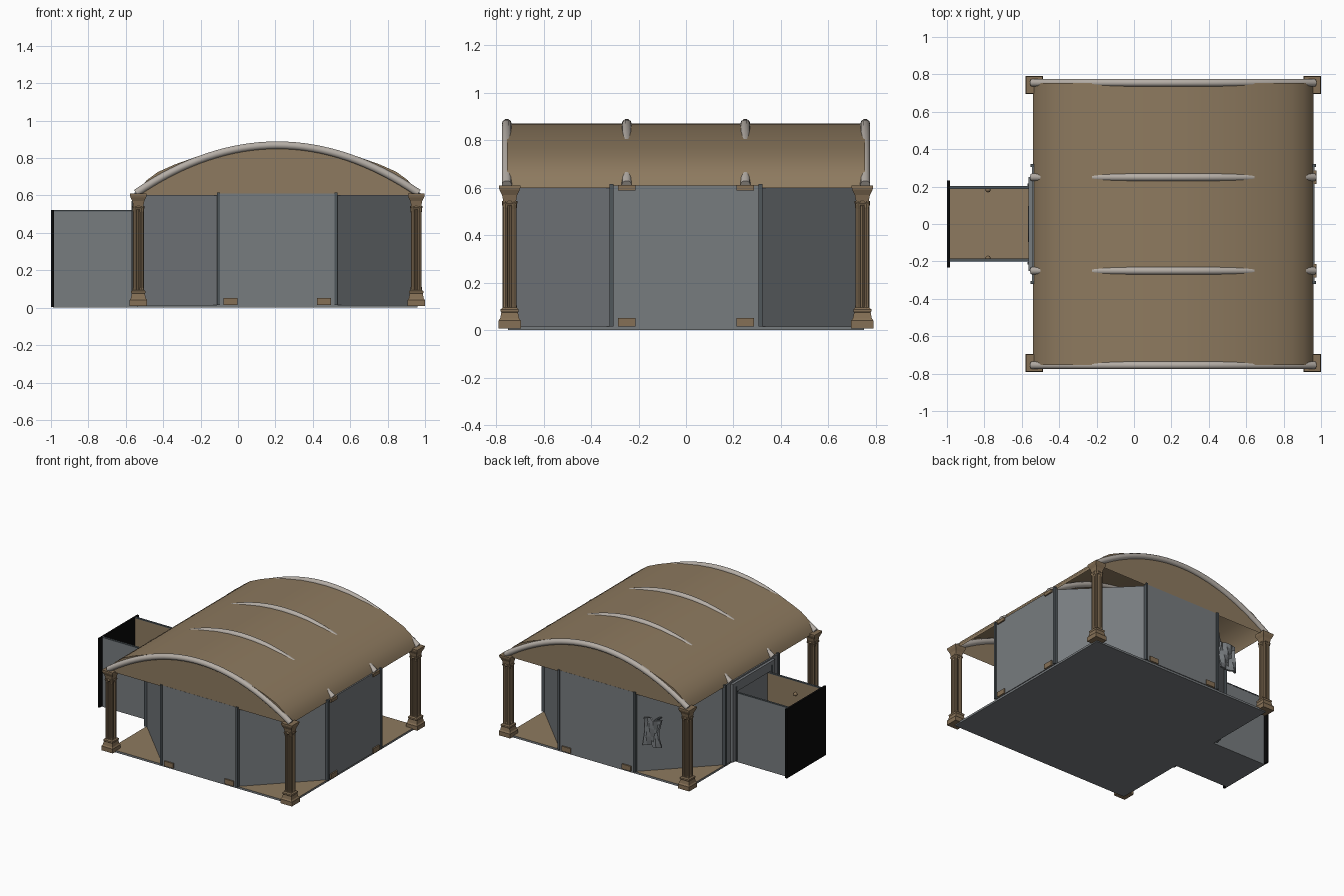
import bpy, bmesh, math
from mathutils import Matrix, Vector

if "Cube" in bpy.data.objects:
    bpy.data.objects.remove(bpy.data.objects["Cube"])

CX = 0.21      # room centre on x
HALF = 0.75    # room half width
FLOOR = 0.015


def material(name, r, g, b):
    m = bpy.data.materials.new(name)
    m.use_nodes = True
    m.diffuse_color = (r, g, b, 1)
    m.node_tree.nodes["Principled BSDF"].inputs["Base Color"].default_value = (r, g, b, 1)
    return m


TAN = material("tan canvas", 0.27, 0.195, 0.115)
GREY = material("wall grey", 0.185, 0.2, 0.212)
TRIM = material("dark steel trim", 0.08, 0.095, 0.105)
BROWN = material("pillar brown", 0.235, 0.162, 0.092)
PALE = material("pale rib", 0.46, 0.42, 0.38)
BLACK = material("black", 0.003, 0.003, 0.003)


def finish(name, bm, mats, rule=None, smooth=False):
    bmesh.ops.recalc_face_normals(bm, faces=bm.faces)
    bm.normal_update()
    if rule:
        for f in bm.faces:
            f.material_index = rule(f)
    me = bpy.data.meshes.new(name)
    bm.to_mesh(me)
    bm.free()
    for m in mats:
        me.materials.append(m)
    ob = bpy.data.objects.new(name, me)
    bpy.context.collection.objects.link(ob)
    if smooth:
        bpy.ops.object.select_all(action='DESELECT')
        ob.select_set(True)
        bpy.context.view_layer.objects.active = ob
        bpy.ops.object.shade_smooth_by_angle(angle=math.radians(35))
    return ob


def box(name, lo, hi, mats, rule=None, turn=0):
    """Box between two corners; turned about the room centre when turn is given."""
    lo, hi = Vector(lo), Vector(hi)
    bm = bmesh.new()
    bmesh.ops.create_cube(bm, size=1)
    bm.transform(Matrix.Translation((lo + hi) / 2) @ Matrix.Diagonal((*(hi - lo), 1)))
    ob = finish(name, bm, mats, rule)
    if turn is not None and turn is not False and name.startswith("wall"):
        ob.matrix_world = Matrix.Translation((CX, 0, 0)) @ Matrix.Rotation(turn, 4, 'Z')
    return ob


def lathe(bm, profile, sides, centre, spin=0, flute=0):
    """Stack of rings from (radius, height) pairs."""
    rings = []
    for r, z in profile:
        ring = []
        for i in range(sides):
            a = math.tau * i / sides + spin
            rr = r * (1 - flute * (i % 2))
            ring.append(bm.verts.new((centre[0] + rr * math.cos(a), centre[1] + rr * math.sin(a), z)))
        rings.append(ring)
    for a, b in zip(rings, rings[1:]):
        for i in range(sides):
            j = (i + 1) % sides
            bm.faces.new((a[i], a[j], b[j], b[i]))
    bm.faces.new(rings[0][::-1])
    bm.faces.new(rings[-1])


# floors: tan on top, grey elsewhere
top_tan = lambda f: 0 if f.normal.z > 0.5 else 1
box("room_floor", (CX - HALF, -HALF, 0), (CX + HALF, HALF, FLOOR), [TAN, GREY], top_tan)
box("corridor_floor", (-0.99, -0.2, 0), (CX - HALF, 0.2, FLOOR), [TAN, GREY], top_tan)

# eight wall panels, grey outside and tan inside
side = HALF * math.tan(math.pi / 8)
for i in range(8):
    turn = i * math.pi / 4
    main = i % 2 == 0
    out, top = (0.756, 0.61) if main else (0.75, 0.6)
    box(f"wall_panel_{i}", (0.735, -side, FLOOR), (out, side, top), [GREY, TAN],
        lambda f: 1 if f.normal.x < -0.5 else 0, turn)
    if not main:
        continue
    for s in (-1, 1):
        y = s * 0.314
        box(f"wall_post_{i}", (0.74, y - 0.008, FLOOR), (0.764, y + 0.008, 0.615), [TRIM], None, turn)
        if i == 4:
            continue
        y = s * 0.25
        box(f"wall_foot_bracket_{i}", (0.75, y - 0.037, FLOOR), (0.766, y + 0.037, 0.052), [BROWN], None, turn)
        if i == 0:
            box(f"wall_top_bracket_{i}", (0.75, y - 0.037, 0.588), (0.766, y + 0.037, 0.612), [BROWN], None, turn)

# vaulted roof with closed ends
half_profile = [(1, 0.6), (0.98, 0.635), (0.93, 0.682), (0.85, 0.726), (0.73, 0.766),
                (0.587, 0.804), (0.447, 0.832), (0.267, 0.857), (0.13, 0.867)]
profile = [(-t, z) for t, z in half_profile] + [(0, 0.87)] + half_profile[::-1]
bm = bmesh.new()
ends = [[bm.verts.new((CX + t * HALF, y, z)) for t, z in profile] for y in (-0.755, 0.755)]
for i in range(len(profile) - 1):
    bm.faces.new((ends[0][i], ends[0][i + 1], ends[1][i + 1], ends[1][i]))
for end in ends:
    bm.faces.new(end)
finish("roof", bm, [TAN], smooth=True)

# curved roof ribs
for k, y in enumerate((-0.755, -0.25, 0.25, 0.755)):
    cu = bpy.data.curves.new(f"roof_rib_{k}", 'CURVE')
    cu.dimensions = '3D'
    cu.bevel_depth = 0.021
    cu.bevel_resolution = 3
    cu.use_fill_caps = True
    sp = cu.splines.new('POLY')
    n = 32
    sp.points.add(n)
    for i, p in enumerate(sp.points):
        t = 2 * i / n - 1
        p.co = (CX + t * 0.755, y, 0.613 + 0.256 * (1 - t * t), 1)
    cu.materials.append(PALE)
    sp.use_smooth = True
    bpy.context.collection.objects.link(bpy.data.objects.new(f"roof_rib_{k}", cu))

# corner pillars: square base, fluted clustered shaft, flared capital
R2 = math.sqrt(2)
base = [(0.047, 0.008), (0.047, 0.04), (0.04, 0.05), (0.035, 0.075), (0.038, 0.08), (0.038, 0.088), (0.03, 0.095)]
capital = [(0.026, 0.525), (0.032, 0.535), (0.027, 0.545), (0.032, 0.57), (0.042, 0.59), (0.045, 0.6), (0.045, 0.61)]
for sx in (-1, 1):
    for sy in (-1, 1):
        c = (CX + sx * 0.743, sy * 0.743)
        bm = bmesh.new()
        for part in (base, capital):
            lathe(bm, [(r * R2, z) for r, z in part], 4, c, math.pi / 4)
        lathe(bm, [(0.026, 0.09), (0.026, 0.53)], 16, c, 0, 0.2)
        for q in range(4):
            a = q * math.pi / 2 + math.pi / 4
            p = (c[0] + 0.026 * math.cos(a), c[1] + 0.026 * math.sin(a))
            lathe(bm, [(0.013, 0.085), (0.011, 0.11), (0.011, 0.51), (0.015, 0.545)], 8, p)
        finish("corner_pillar", bm, [BROWN])

# entry corridor: grey outside, tan inside, steel top edge and a black end
for s in (-1, 1):
    y0, y1 = sorted((s * 0.187, s * 0.2))
    box("corridor_wall", (-0.99, y0, 0.005), (CX - HALF, y1, 0.515), [GREY, TAN],
        lambda f, s=s: 1 if f.normal.y * s < -0.5 else 0)
    box("corridor_rail", (-0.99, y0, 0.515), (CX - HALF, y1 + 0.002, 0.522), [TRIM])
    bm = bmesh.new()
    bmesh.ops.create_uvsphere(bm, u_segments=10, v_segments=6, radius=0.014,
                              matrix=Matrix.Translation((-0.78, s * 0.183, 0.42)))
    finish("corridor_knob", bm, [BROWN], smooth=True)
    # door jambs
    y0, y1 = sorted((s * 0.2, s * 0.25))
    box("door_jamb", (-0.565, y0, FLOOR), (-0.54, y1, 0.6), [GREY])
    box("door_jamb_edge", (-0.57, s * 0.21 - 0.006, FLOOR), (-0.56, s * 0.21 + 0.006, 0.57), [TRIM])
box("corridor_end", (-1.0, -0.233, 0.005), (-0.985, 0.233, 0.522), [BLACK])
box("door_lintel", (-0.565, -0.2, 0.53), (-0.54, 0.2, 0.6), [GREY])


# arched door with a brown surround
def arch(name, half, x, mat):
    bm = bmesh.new()
    pts = [(-half, FLOOR), (half, FLOOR)]
    pts += [(half * math.cos(a * math.pi / 12), 0.27 + half * math.sin(a * math.pi / 12)) for a in range(13)]
    face = bm.faces.new([bm.verts.new((x, y, z)) for y, z in pts])
    ext = bmesh.ops.extrude_face_region(bm, geom=[face])
    bmesh.ops.translate(bm, vec=(0.02, 0, 0),
                        verts=[v for v in ext["geom"] if isinstance(v, bmesh.types.BMVert)])
    finish(name, bm, [mat])


arch("door_surround", 0.12, -0.56, BROWN)
arch("door_leaf", 0.095, -0.566, GREY)

# crumpled hanging sign beside the entry
bm = bmesh.new()
bmesh.ops.create_grid(bm, x_segments=5, y_segments=6, size=0.5)
for v in bm.verts:
    x, z = v.co.x, v.co.y
    pinch = 1 - 0.12 * math.cos(z * math.pi)
    v.co = (-0.226 + x * 0.14 * pinch, 0.713 + 0.012 * math.sin(9 * x + 5 * z),
            0.33 + z * 0.2 + 0.006 * math.sin(11 * x))
sign = finish("hanging_sign", bm, [GREY])
sign.modifiers.new("thickness", 'SOLIDIFY').thickness = 0.015
box("sign_bracket", (-0.232, 0.6, 0.4), (-0.22, 0.715, 0.41), [TRIM])
